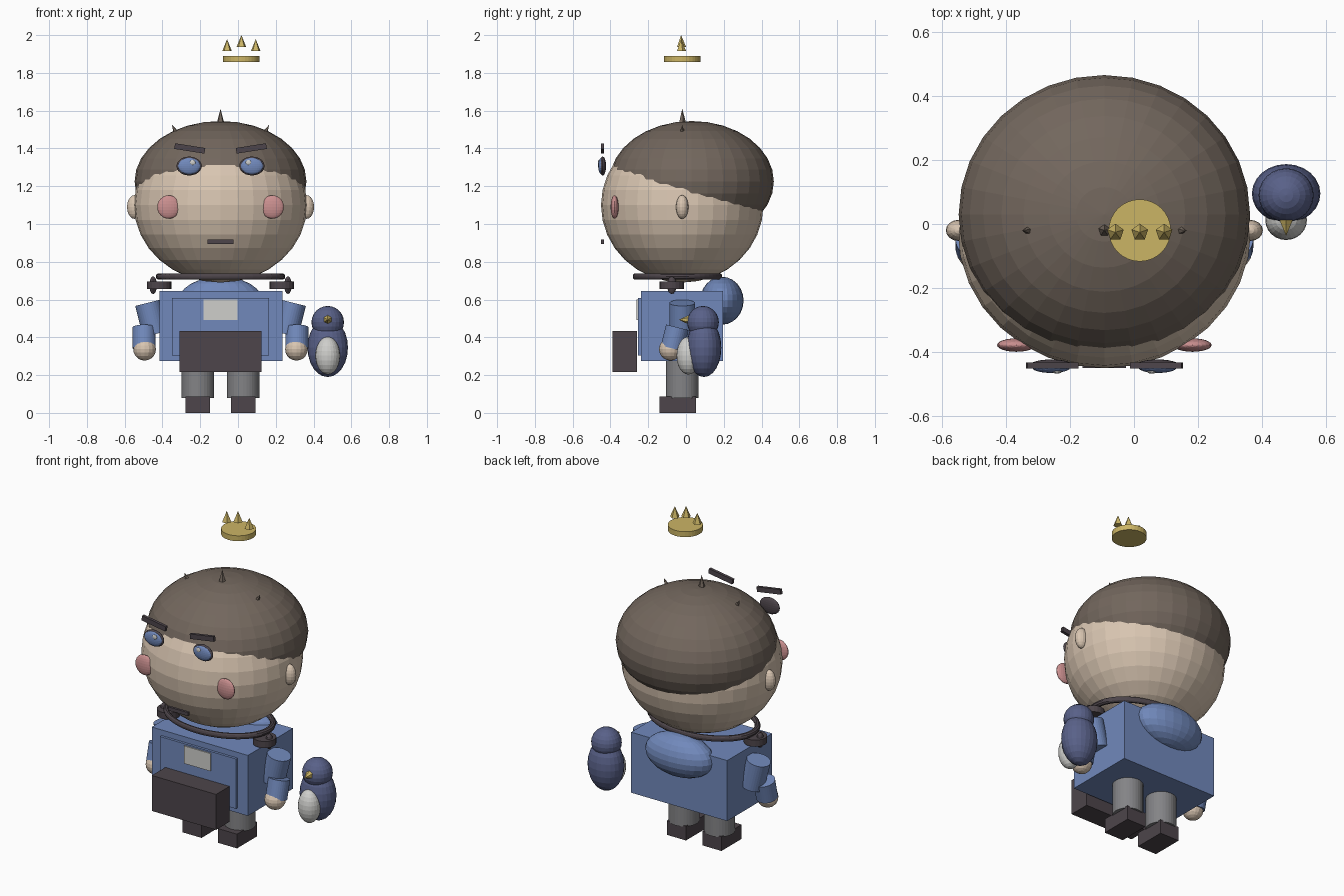
import bpy
from math import radians

if "Cube" in bpy.data.objects:
    bpy.data.objects.remove(bpy.data.objects["Cube"])

CX = -0.0925   # figure's mirror plane
CY = -0.02


def material(name, r, g, b):
    m = bpy.data.materials.new(name)
    m.diffuse_color = (r, g, b, 1)
    m.use_nodes = True
    m.node_tree.nodes["Principled BSDF"].inputs["Base Color"].default_value = m.diffuse_color
    return m


HAIR = material("hair brown", 0.17, 0.135, 0.11)
SKIN = material("skin", 0.69, 0.56, 0.44)
BLUE = material("coat blue", 0.165, 0.25, 0.50)
DARK = material("dark plum", 0.075, 0.06, 0.07)
NAVY = material("navy", 0.10, 0.12, 0.25)
GREY = material("trouser grey", 0.23, 0.23, 0.24)
WHITE = material("off white", 0.62, 0.62, 0.60)
GOLD = material("gold", 0.60, 0.46, 0.13)
PINK = material("cheek pink", 0.60, 0.28, 0.28)


def finish(name, mat, scale=(1, 1, 1), rot=(0, 0, 0)):
    ob = bpy.context.object
    ob.name = name
    ob.scale = scale
    ob.rotation_euler = [radians(a) for a in rot]
    ob.data.materials.append(mat)
    return ob


def ball(name, mat, loc, radii, seg=24, rings=12):
    bpy.ops.mesh.primitive_uv_sphere_add(segments=seg, ring_count=rings, radius=1, location=loc)
    return finish(name, mat, radii)


def box(name, mat, loc, size, rot=(0, 0, 0)):
    bpy.ops.mesh.primitive_cube_add(size=1, location=loc)
    return finish(name, mat, size, rot)


def cyl(name, mat, loc, r, h, rot=(0, 0, 0), n=32):
    bpy.ops.mesh.primitive_cylinder_add(vertices=n, radius=r, depth=h, location=loc)
    return finish(name, mat, rot=rot)


def spike(name, mat, loc, r, h, rot=(0, 0, 0), n=5):
    bpy.ops.mesh.primitive_cone_add(vertices=n, radius1=r, depth=h, location=loc)
    return finish(name, mat, rot=rot)


# Head and hair
ball("head", SKIN, (CX, CY, 1.10), (0.458, 0.43, 0.41), 32, 16)
ball("hair", HAIR, (CX, 0.03, 1.225), (0.455, 0.435, 0.32), 32, 16)
spike("hair_spike_middle", HAIR, (CX, CY, 1.555), 0.03, 0.11)
box("mouth", DARK, (CX, -0.442, 0.906), (0.136, 0.015, 0.022))

# Torso, front panel, badge, pouch and back bundle
box("torso", BLUE, (CX + 0.002, -0.022, 0.459), (0.65, 0.435, 0.37))
box("front_panel", BLUE, (CX, -0.245, 0.457), (0.515, 0.02, 0.305))
box("badge", WHITE, (CX, -0.252, 0.546), (0.18, 0.02, 0.108))
box("pouch", DARK, (CX, -0.325, 0.325), (0.434, 0.13, 0.217))
ball("back_bundle", BLUE, (CX, 0.19, 0.594), (0.222, 0.115, 0.127))

# Neck band
bpy.ops.mesh.primitive_torus_add(major_segments=48, minor_segments=10, major_radius=0.325,
                                 minor_radius=0.018, location=(CX, -0.045, 0.722))
finish("neck_band", DARK, (1, 0.69, 1))

# Mirrored parts
for s, side in ((-1, "left"), (1, "right")):
    def at(dx, y, z):
        return (CX + s * dx, y, z)

    ball(f"ear_{side}", SKIN, at(0.455, CY, 1.09), (0.04, 0.033, 0.063), 16, 10)
    ball(f"cheek_{side}", PINK, at(0.275, -0.378, 1.09), (0.06, 0.021, 0.062))
    ball(f"eye_rim_{side}", DARK, at(0.166, -0.441, 1.307), (0.067, 0.018, 0.05))
    ball(f"eye_{side}", BLUE, at(0.166, -0.449, 1.307), (0.059, 0.016, 0.043))
    ball(f"eye_glint_{side}", WHITE, at(0.148, -0.461, 1.325), (0.015, 0.006, 0.014), 12, 8)
    box(f"brow_{side}", DARK, at(0.163, -0.442, 1.40), (0.162, 0.018, 0.03), (0, -s * 9, 0))
    spike(f"hair_spike_{side}", HAIR, at(0.236, CY, 1.485), 0.028, 0.09, (0, s * 28, 0))

    cyl(f"band_cup_{side}", DARK, at(0.325, -0.075, 0.676), 0.065, 0.04, n=20)
    ball(f"band_knob_{side}", DARK, at(0.357, -0.075, 0.676), (0.02, 0.025, 0.047), 12, 8)

    cyl(f"upper_arm_{side}", BLUE, at(0.365, CY, 0.50), 0.068, 0.17, (0, s * 14, 0))
    cyl(f"forearm_{side}", BLUE, at(0.404, -0.06, 0.397), 0.061, 0.115, (-14, 0, 0))
    ball(f"hand_{side}", SKIN, at(0.402, -0.083, 0.337), (0.06, 0.06, 0.06), 16, 10)

    cyl(f"leg_{side}", GREY, at(0.12, CY, 0.19), 0.086, 0.22)
    box(f"foot_{side}", DARK, at(0.12, -0.044, 0.0435), (0.13, 0.195, 0.087))

# Floating crown
cyl("crown_disc", GOLD, (0.018, CY, 1.874), 0.097, 0.033)
for i, (x, z) in enumerate(((-0.058, 1.947), (0.018, 1.968), (0.094, 1.947))):
    spike(f"crown_spike_{i + 1}", GOLD, (x, -0.026, z), 0.027, 0.064)

# Companion bird
ball("bird_body", NAVY, (0.475, 0.095, 0.345), (0.107, 0.092, 0.155))
ball("bird_head", NAVY, (0.475, 0.09, 0.48), (0.086, 0.084, 0.086))
ball("bird_belly", WHITE, (0.475, 0.012, 0.303), (0.065, 0.062, 0.1))
spike("bird_beak", GOLD, (0.475, -0.012, 0.493), 0.024, 0.05, (90, 0, 0), 6)
